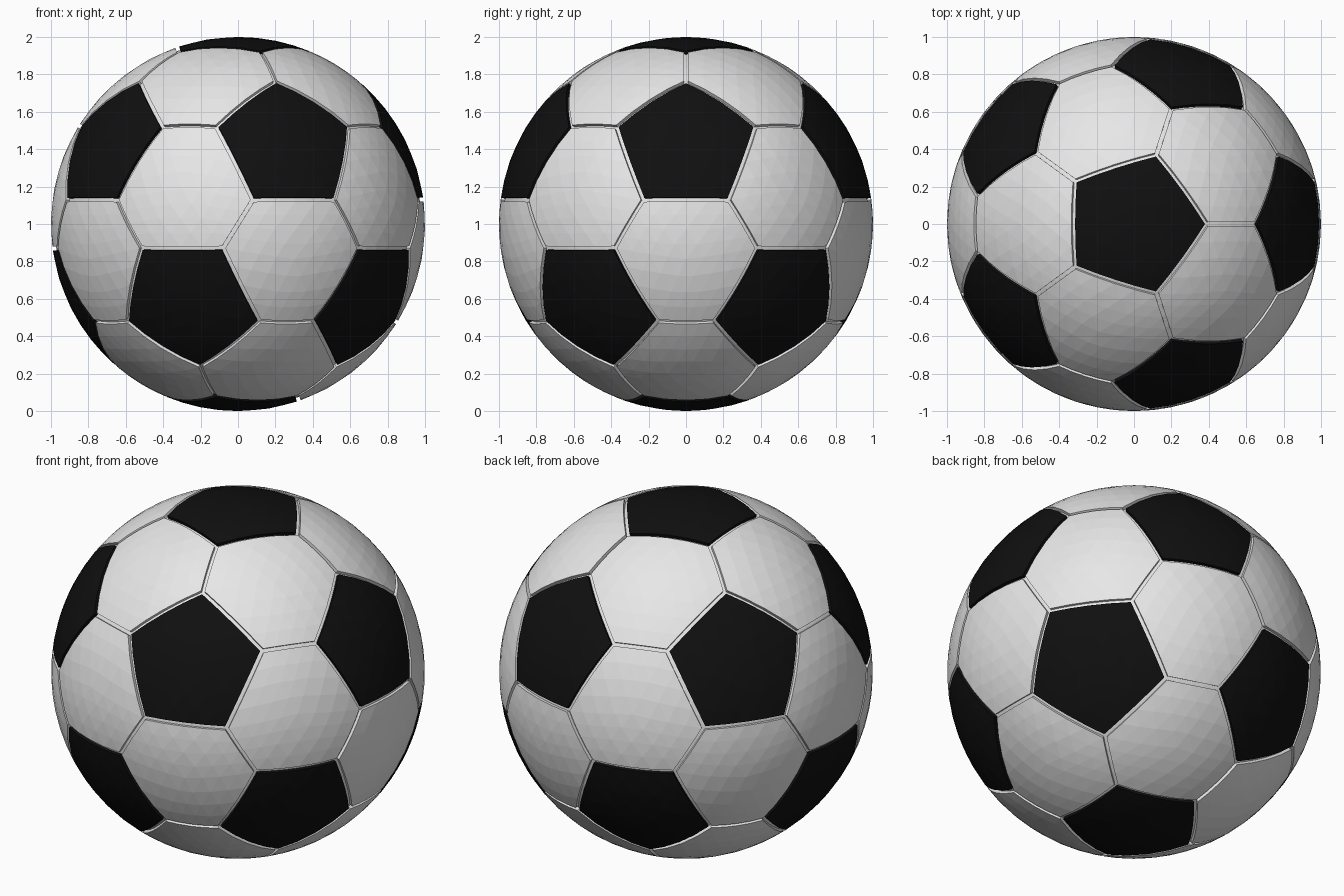
import bpy
import bmesh
import math
from mathutils import Vector

CUT = 0.376       # how far along each icosahedron edge the corners are cut
SEAM = 0.011      # half width of the seam groove
FLOOR = 0.98      # radius of the groove floor
CENTRE = Vector((0, 0, 1))

cube = bpy.data.objects.get("Cube")
if cube:
    bpy.data.objects.remove(cube, do_unlink=True)


def make_material(name, value):
    mat = bpy.data.materials.new(name)
    mat.use_nodes = True
    colour = (value, value, value, 1)
    mat.diffuse_color = colour
    mat.node_tree.nodes["Principled BSDF"].inputs["Base Color"].default_value = colour
    return mat


def add_object(name, bm, mat):
    mesh = bpy.data.meshes.new(name)
    bm.to_mesh(mesh)
    bm.free()
    mesh.materials.append(mat)
    obj = bpy.data.objects.new(name, mesh)
    obj.location = CENTRE
    bpy.context.collection.objects.link(obj)
    return obj


def ordered(points):
    """Sort points counter-clockwise around their outward direction."""
    axis = sum(points, Vector()).normalized()
    u = axis.orthogonal().normalized()
    v = axis.cross(u)
    return sorted(points, key=lambda p: math.atan2(p.dot(v), p.dot(u)))


def shrink(points):
    """Move every side of a polygon inwards by the seam width."""
    result = []
    for i, p in enumerate(points):
        a = (points[i - 1] - p).normalized()
        b = (points[(i + 1) % len(points)] - p).normalized()
        result.append(p + (a + b).normalized() * SEAM / math.sin(a.angle(b) / 2))
    return result


def build_panels(name, outlines, mat):
    """Domed, faceted panels with a rim going down into the groove."""
    bm = bmesh.new()
    for outline in outlines:
        panel = bmesh.new()
        face = panel.faces.new([panel.verts.new(p) for p in shrink(ordered(outline))])
        bmesh.ops.poke(panel, faces=[face])
        bmesh.ops.subdivide_edges(panel, edges=panel.edges[:], cuts=3, use_grid_fill=True)
        for v in panel.verts:
            v.co.normalize()
        rim = [e for e in panel.edges if e.is_boundary]
        wall = bmesh.ops.extrude_edge_only(panel, edges=rim)["geom"]
        for v in wall:
            if isinstance(v, bmesh.types.BMVert):
                v.co *= FLOOR - 0.005
        bmesh.ops.recalc_face_normals(panel, faces=panel.faces[:])
        part = bpy.data.meshes.new("panel_part")
        panel.to_mesh(part)
        panel.free()
        bm.from_mesh(part)
        bpy.data.meshes.remove(part)
    return add_object(name, bm, mat)


white = make_material("white leather", 0.8)
black = make_material("black leather", 0.005)

# Panel outlines from a truncated icosahedron
ico = bmesh.new()
bmesh.ops.create_icosphere(ico, subdivisions=1, radius=1)


def corner(near, far):
    return near.co.lerp(far.co, CUT).normalized()


pentagons = [[corner(v, e.other_vert(v)) for e in v.link_edges] for v in ico.verts]
hexagons = [[corner(a, b) for a in f.verts for b in f.verts if a != b] for f in ico.faces]
ico.free()

build_panels("black_pentagon_panels", pentagons, black)
build_panels("white_hexagon_panels", hexagons, white)

# Inner ball seen at the bottom of the seams
core = bmesh.new()
bmesh.ops.create_icosphere(core, subdivisions=5, radius=FLOOR)
add_object("seam_core", core, white)
